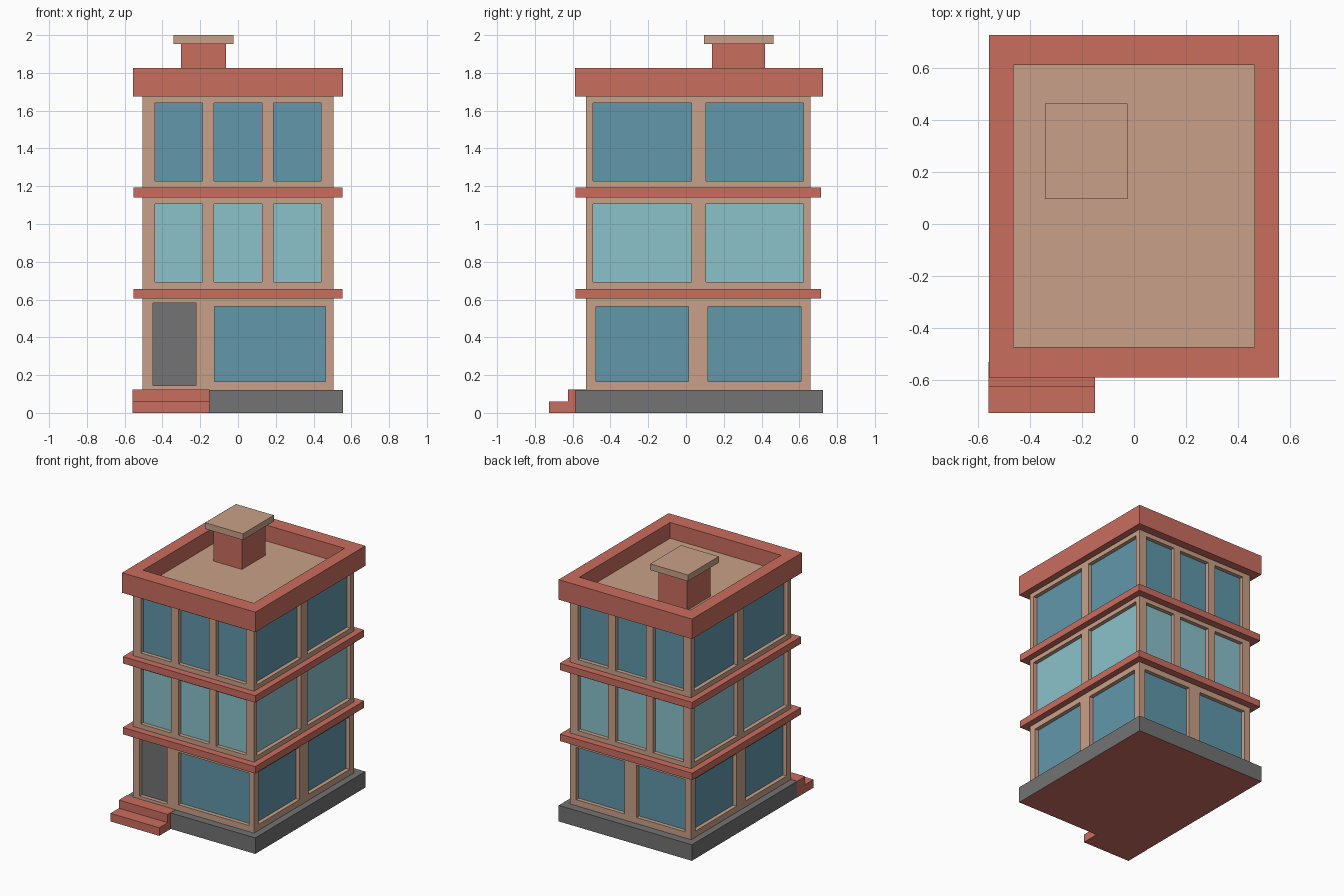
import bpy, bmesh
from mathutils import Vector

if "Cube" in bpy.data.objects:
    bpy.data.objects.remove(bpy.data.objects["Cube"])


def material(name, r, g, b):
    # sRGB 0-255 to linear
    lin = [((c / 255 + 0.055) / 1.055) ** 2.4 for c in (r, g, b)]
    m = bpy.data.materials.new(name)
    m.diffuse_color = (*lin, 1)
    m.use_nodes = True
    m.node_tree.nodes["Principled BSDF"].inputs["Base Color"].default_value = m.diffuse_color
    return m


TAN = material("tan wall", 200, 161, 137)
RED = material("brick red", 202, 109, 95)
GREY = material("dark grey", 115, 115, 115)
BLUE = material("blue glass", 97, 151, 171)
TEAL = material("pale teal glass", 139, 193, 203)


def add_box(bm, x, y, z):
    verts = bmesh.ops.create_cube(bm, size=1)["verts"]
    for v in verts:
        v.co = Vector([a[0] if c < 0 else a[1] for c, a in zip(v.co, (x, y, z))])


def finish(bm, name, *mats):
    me = bpy.data.meshes.new(name)
    bm.to_mesh(me)
    bm.free()
    for m in mats:
        me.materials.append(m)
    ob = bpy.data.objects.new(name, me)
    bpy.context.collection.objects.link(ob)
    return ob


def box(name, x, y, z, mat):
    bm = bmesh.new()
    add_box(bm, x, y, z)
    return finish(bm, name, mat)


# Plinth: grey with a red underside
bm = bmesh.new()
add_box(bm, (-0.556, 0.556), (-0.588, 0.724), (0, 0.121))
for f in bm.faces:
    f.material_index = 1 if f.normal.z < -0.5 else 0
finish(bm, "plinth", GREY, RED)

# Entrance steps
box("lower_step", (-0.558, -0.15), (-0.725, -0.53), (0, 0.061), RED)
box("upper_step", (-0.558, -0.15), (-0.624, -0.53), (0.05, 0.123), RED)

# Walls with recessed openings
BX, BY, D = (-0.505, 0.505), (-0.53, 0.66), 0.03
body = box("walls", BX, BY, (0.11, 1.69), TAN)
GROUND, MIDDLE, TOP = (0.167, 0.562), (0.692, 1.107), (1.228, 1.64)

cut = bmesh.new()
front, back = (-0.7, BY[0] + D), (BY[1] - D, 0.8)
left, right = (-0.7, BX[0] + D), (BX[1] - D, 0.7)
for z in (MIDDLE, TOP):
    for x in ((-0.44, -0.188), (-0.127, 0.127), (0.188, 0.44)):
        for y in (front, back):
            add_box(cut, x, y, z)
    for y in ((-0.493, 0.028), (0.105, 0.622)):
        for x in (left, right):
            add_box(cut, x, y, z)
for y in ((-0.477, 0.013), (0.117, 0.608)):
    for x in (left, right):
        add_box(cut, x, y, GROUND)
for x in ((-0.455, -0.05), (0.05, 0.455)):
    add_box(cut, x, back, GROUND)
add_box(cut, (-0.125, 0.463), front, GROUND)
add_box(cut, (-0.45, -0.223), front, (0.145, 0.583))
cutter = finish(cut, "opening_cutter", TAN)
cutter.hide_render = True

mod = body.modifiers.new("openings", "BOOLEAN")
mod.operation, mod.solver, mod.object = "DIFFERENCE", "EXACT", cutter
bpy.context.view_layer.objects.active = body
bpy.ops.object.modifier_apply(modifier=mod.name)
bpy.data.objects.remove(cutter)

# Colour the floor of each recess: glass by storey, grey for the door
me = body.data
me.materials.clear()
for m in (TAN, BLUE, TEAL, GREY):
    me.materials.append(m)
for p in me.polygons:
    c, n = p.center, p.normal
    edge = min(c.x - BX[0], BX[1] - c.x, c.y - BY[0], BY[1] - c.y)
    p.material_index = 0
    if abs(n.z) < 0.5 and p.area > 0.05 and edge > D * 0.8:
        if n.y < -0.5 and c.x < -0.2 and c.z < 0.6:
            p.material_index = 3
        else:
            p.material_index = 2 if 0.66 < c.z < 1.14 else 1

# Bands between storeys
for name, z in (("lower_band", (0.605, 0.657)), ("upper_band", (1.14, 1.192))):
    box(name, (-0.553, 0.553), (-0.584, 0.716), z, RED)

# Parapet with sunken roof
bm = bmesh.new()
add_box(bm, (-0.557, 0.557), (-0.588, 0.724), (1.674, 1.825))
top = max(bm.faces, key=lambda f: f.calc_center_median().z)
bmesh.ops.inset_individual(bm, faces=[top], thickness=0.05)
for v in top.verts:
    v.co.x = 0.463 if v.co.x > 0 else -0.463
    v.co.y = 0.61 if v.co.y > 0 else -0.472
floor = bmesh.ops.extrude_discrete_faces(bm, faces=[top])["faces"][0]
for v in floor.verts:
    v.co.z = 1.705
floor.material_index = 1
bmesh.ops.recalc_face_normals(bm, faces=bm.faces)
finish(bm, "parapet_and_roof", RED, TAN)

# Chimney
box("chimney", (-0.302, -0.063), (0.137, 0.418), (1.70, 1.96), RED)
box("chimney_cap", (-0.341, -0.025), (0.095, 0.463), (1.953, 2.0), TAN)
